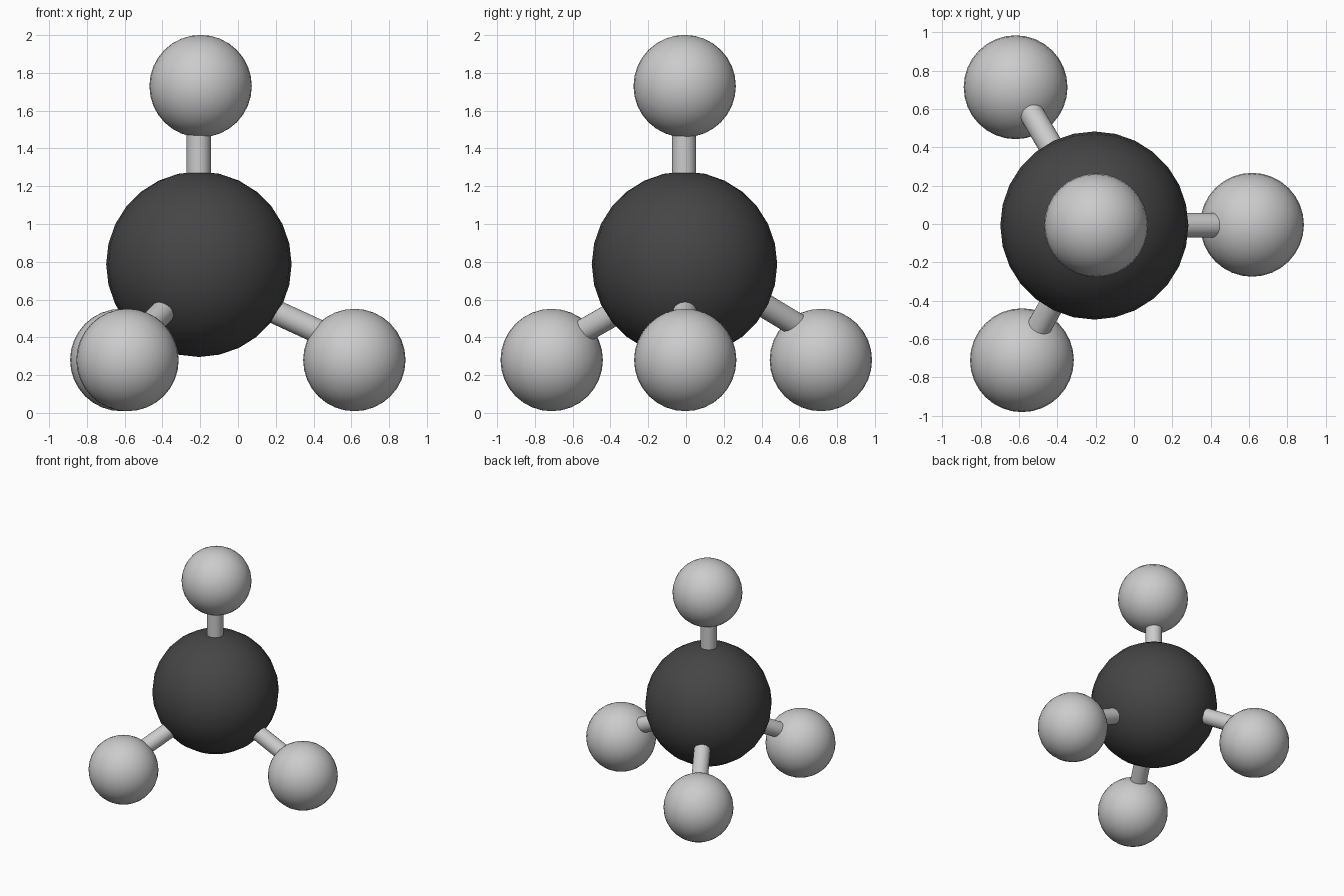
import bpy
from math import radians
from mathutils import Vector

if "Cube" in bpy.data.objects:
    bpy.data.objects.remove(bpy.data.objects["Cube"])


def smooth(obj):
    bpy.ops.object.shade_smooth_by_angle(angle=radians(40))
    return obj


def ball(name, centre, radius, segments, rings):
    bpy.ops.mesh.primitive_uv_sphere_add(
        segments=segments, ring_count=rings, radius=radius, location=centre)
    obj = bpy.context.object
    obj.name = name
    return smooth(obj)


def rod(name, start, end, radius=0.064):
    a, b = Vector(start), Vector(end)
    bpy.ops.mesh.primitive_cylinder_add(
        vertices=32, radius=radius, depth=(b - a).length, location=(a + b) / 2)
    obj = bpy.context.object
    obj.name = name
    obj.rotation_euler = (b - a).to_track_quat('Z', 'Y').to_euler()
    return smooth(obj)


# Dark central atom
dark = bpy.data.materials.new("dark_grey")
dark.diffuse_color = (0.06, 0.06, 0.06, 1)
dark.use_nodes = True
dark.node_tree.nodes["Principled BSDF"].inputs["Base Color"].default_value = dark.diffuse_color
core = ball("central_atom", (-0.207, -0.008, 0.787), 0.491, 28, 14)
core.data.materials.append(dark)

# Outer atoms, each with the two ends of its connecting bond
parts = {
    "top": ((-0.198, -0.007, 1.73), (-0.208, -0.01, 1.15), (-0.208, -0.01, 1.56)),
    "right": ((0.616, -0.004, 0.28), (0.05, -0.006, 0.603), (0.5, -0.006, 0.396)),
    "back": ((-0.618, 0.714, 0.28), (-0.36, 0.28, 0.65), (-0.575, 0.645, 0.43)),
    "front": ((-0.585, -0.711, 0.28), (-0.335, -0.25, 0.60), (-0.53, -0.60, 0.40)),
}
for name, (centre, start, end) in parts.items():
    ball(name + "_atom", centre, 0.271, 32, 16)
    rod(name + "_bond", start, end)
